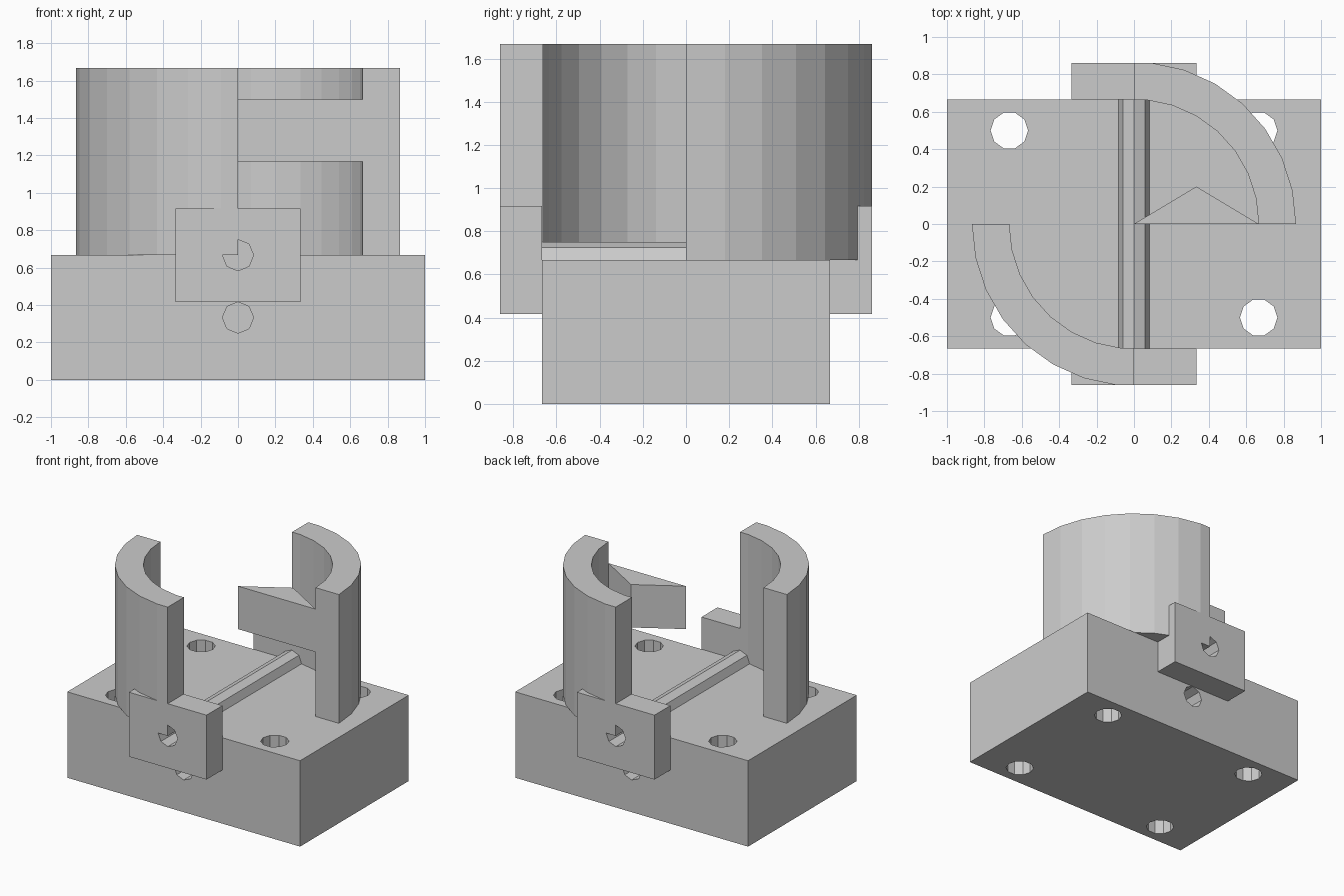
import bpy, bmesh
from math import sin, cos, pi, radians
from mathutils import Matrix

default = bpy.data.objects.get("Cube")
if default:
    bpy.data.objects.remove(default, do_unlink=True)

grey = bpy.data.materials.new("plain grey")
grey.use_nodes = True
colour = (0.6, 0.6, 0.6, 1)
grey.diffuse_color = colour
grey.node_tree.nodes["Principled BSDF"].inputs["Base Color"].default_value = colour


def prism(name, profile, start, end, axis="z"):
    """Extrude a 2D profile along z (x, y points) or along y (x, z points)."""
    bm = bmesh.new()
    if axis == "z":
        verts = [bm.verts.new((a, b, start)) for a, b in profile]
        step = (0, 0, end - start)
    else:
        verts = [bm.verts.new((a, start, b)) for a, b in profile]
        step = (0, end - start, 0)
    face = bm.faces.new(verts)
    result = bmesh.ops.extrude_face_region(bm, geom=[face], use_keep_orig=True)
    moved = [v for v in result["geom"] if isinstance(v, bmesh.types.BMVert)]
    bmesh.ops.translate(bm, verts=moved, vec=step)
    bmesh.ops.recalc_face_normals(bm, faces=bm.faces)
    mesh = bpy.data.meshes.new(name)
    bm.to_mesh(mesh)
    bm.free()
    mesh.materials.append(grey)
    obj = bpy.data.objects.new(name, mesh)
    bpy.context.collection.objects.link(obj)
    return obj


def ring(cx, cy, r, sides):
    return [(cx + r * cos(2 * pi * i / sides), cy + r * sin(2 * pi * i / sides))
            for i in range(sides)]


def rect(x0, x1, y0, y1):
    return [(x0, y0), (x1, y0), (x1, y1), (x0, y1)]


def drill(obj, cutter):
    """Cut the cutter out of the object and discard the cutter."""
    mod = obj.modifiers.new("hole", "BOOLEAN")
    mod.operation = "DIFFERENCE"
    mod.solver = "EXACT"
    mod.object = cutter
    bpy.context.view_layer.objects.active = obj
    bpy.ops.object.modifier_apply(modifier=mod.name)
    bpy.data.objects.remove(cutter, do_unlink=True)


DECK = 2 / 3      # top of the base, also half its depth
TOP = 5 / 3
OUTER, INNER = 0.8667, DECK
FLAT = OUTER * cos(radians(6))
PIN = 0.0833

# Base block with four vertical bolt holes
base = prism("base_block", rect(-1, 1, -DECK, DECK), 0, DECK)
for x in (-DECK, DECK):
    for y in (-0.5, 0.5):
        drill(base, prism("cutter", ring(x, y, 0.1, 10), -0.1, 0.8))

# Shallow pin holes in the front and back of the base
for side in (-1, 1):
    drill(base, prism("cutter", ring(0, 0.333, PIN, 8), side * 0.46, side * 0.8, "y"))

# Half-sunk rod across the deck
rod = [(x, z) for x, z in ring(0, DECK, PIN, 8) if z > DECK - 0.001]
prism("cross_rod", rod, -DECK, DECK, "y")

# Clamp blocks with pin holes on the front and back
for side, name in ((-1, "front"), (1, "back")):
    block = prism(name + "_block", rect(-1 / 3, 1 / 3, 0.4167, 0.9167),
                  side * DECK, side * FLAT, "y")
    drill(block, prism("cutter", ring(0, DECK, PIN, 8), side * 0.6, side * 0.95, "y"))


# Two opposed quarter-cylinder walls
def arc(r):
    points = [(r * cos(radians(a)), r * sin(radians(a))) for a in range(0, 90, 12)]
    return points + [(0, r * cos(radians(6)))]


for name, turn in (("back_left_wall", 0), ("front_right_wall", pi)):
    wall = prism(name, arc(OUTER) + arc(INNER)[::-1], DECK, TOP)
    wall.data.transform(Matrix.Rotation(turn, 4, "Z"))

# Triangular pointer reaching from one wall to the centre
prism("pointer", [(0, 0), (DECK, 0), (1 / 3, 0.2)], 1.1667, 1.5)
